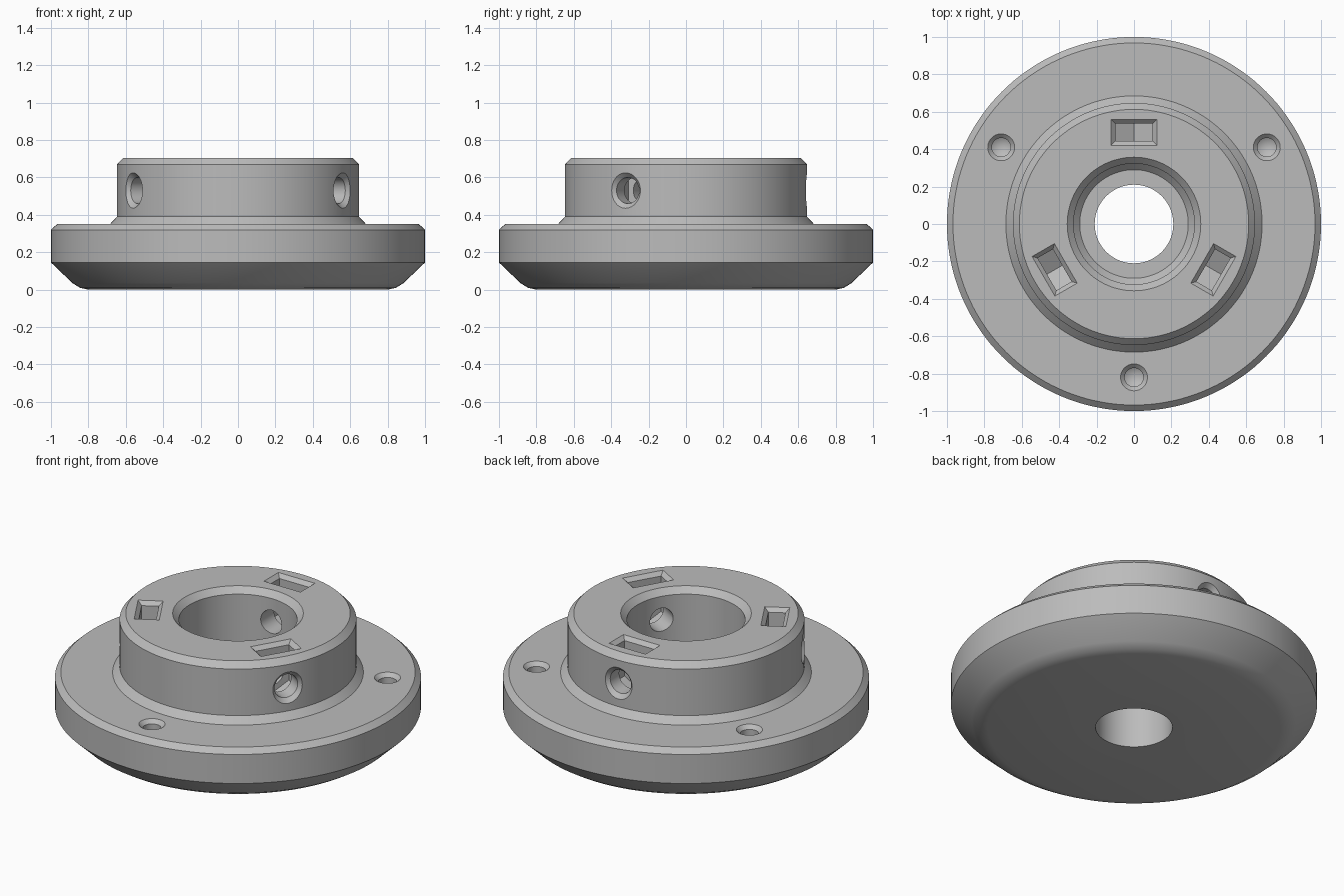
import bpy, bmesh, math
from mathutils import Matrix, Vector

cube = bpy.data.objects.get("Cube")
if cube:
    bpy.data.objects.remove(cube, do_unlink=True)

grey = bpy.data.materials.new("plain grey")
grey.use_nodes = True
grey.diffuse_color = (0.5, 0.5, 0.5, 1)
grey.node_tree.nodes["Principled BSDF"].inputs["Base Color"].default_value = (0.5, 0.5, 0.5, 1)


def finish(name, bm, matrix=Matrix()):
    bmesh.ops.remove_doubles(bm, verts=bm.verts, dist=1e-5)
    bmesh.ops.dissolve_degenerate(bm, edges=bm.edges, dist=1e-6)
    bmesh.ops.recalc_face_normals(bm, faces=bm.faces)
    bm.transform(matrix)
    mesh = bpy.data.meshes.new(name)
    bm.to_mesh(mesh)
    bm.free()
    mesh.materials.append(grey)
    obj = bpy.data.objects.new(name, mesh)
    bpy.context.collection.objects.link(obj)
    return obj


def lathe(name, profile, steps, matrix=Matrix()):
    """Spin a closed (radius, height) profile around z."""
    bm = bmesh.new()
    vs = [bm.verts.new((r, 0, z)) for r, z in profile]
    es = [bm.edges.new((a, b)) for a, b in zip(vs, vs[1:] + vs[:1])]
    bmesh.ops.spin(bm, geom=vs + es, cent=(0, 0, 0), axis=(0, 0, 1),
                   angle=math.tau, steps=steps, use_merge=False)
    return finish(name, bm, matrix)


def loft(name, loop_a, loop_b, matrix):
    """Solid between two matching loops."""
    bm = bmesh.new()
    a = [bm.verts.new(p) for p in loop_a]
    b = [bm.verts.new(p) for p in loop_b]
    bm.faces.new(a)
    bm.faces.new(b[::-1])
    for i in range(len(a)):
        j = (i + 1) % len(a)
        bm.faces.new((a[i], b[i], b[j], a[j]))
    return finish(name, bm, matrix)


def rectangle(x, y, z):
    return [(-x, -y, z), (x, -y, z), (x, y, z), (-x, y, z)]


# Flange, hub and stepped bore in one turned body
TOP, FLANGE, HUB_R, HOLE_Z = 0.705, 0.35, 0.647, 0.53
body = lathe("flanged_hub", [
    (0.21, 0), (0.80, 0), (0.845, 0.01), (0.885, 0.035), (1, 0.145), (1, 0.32),
    (0.968, FLANGE), (0.685, FLANGE), (HUB_R, 0.39), (HUB_R, 0.67), (0.613, TOP),
    (0.357, TOP), (0.323, 0.67), (0.323, 0.285), (0.29, 0.25), (0.21, 0.25)], 144)

cutters = []
for k in range(3):
    turn = Matrix.Rotation(k * math.tau / 3, 4, "Z")

    # Blind screw hole with countersunk rim in the flange
    cutters.append(lathe("screw_hole_cutter", [
        (0, 0.12), (0.05, 0.15), (0.05, FLANGE - 0.022), (0.072, FLANGE),
        (0.072, FLANGE + 0.03), (0, FLANGE + 0.03)], 32,
        turn @ Matrix.Translation((0, -0.82, 0))))

    # Radial set screw hole with chamfered mouth through the hub wall
    cutters.append(lathe("set_screw_cutter", [
        (0, 0.2), (0.07, 0.2), (0.07, HUB_R - 0.025), (0.095, HUB_R),
        (0.095, HUB_R + 0.1), (0, HUB_R + 0.1)], 32,
        turn @ Matrix.Translation((0, 0, HOLE_Z)) @ Matrix.Rotation(-math.pi / 2, 4, "X")))

    # Nut pocket with pointed floor, and its chamfered mouth
    place = turn @ Matrix.Translation((0, 0.49, 0))
    outline = [(-0.1, 0.8), (-0.1, 0.47), (0, 0.413), (0.1, 0.47), (0.1, 0.8)]
    cutters.append(loft("nut_pocket_cutter", [(x, -0.047, z) for x, z in outline],
                        [(x, 0.047, z) for x, z in outline], place))
    cutters.append(loft("pocket_mouth_cutter", rectangle(0.1, 0.047, TOP - 0.022),
                        rectangle(0.124, 0.071, TOP + 0.002), place))

# Cut the holes and drop the cutters
bpy.ops.object.select_all(action="DESELECT")
bpy.context.view_layer.objects.active = body
body.select_set(True)
for cutter in cutters:
    cutter.hide_render = True
    mod = body.modifiers.new("cut", "BOOLEAN")
    mod.operation, mod.solver, mod.object = "DIFFERENCE", "EXACT", cutter
    bpy.ops.object.modifier_apply(modifier=mod.name)
    bpy.data.objects.remove(cutter, do_unlink=True)

bpy.ops.object.shade_smooth_by_angle(angle=math.radians(30))
